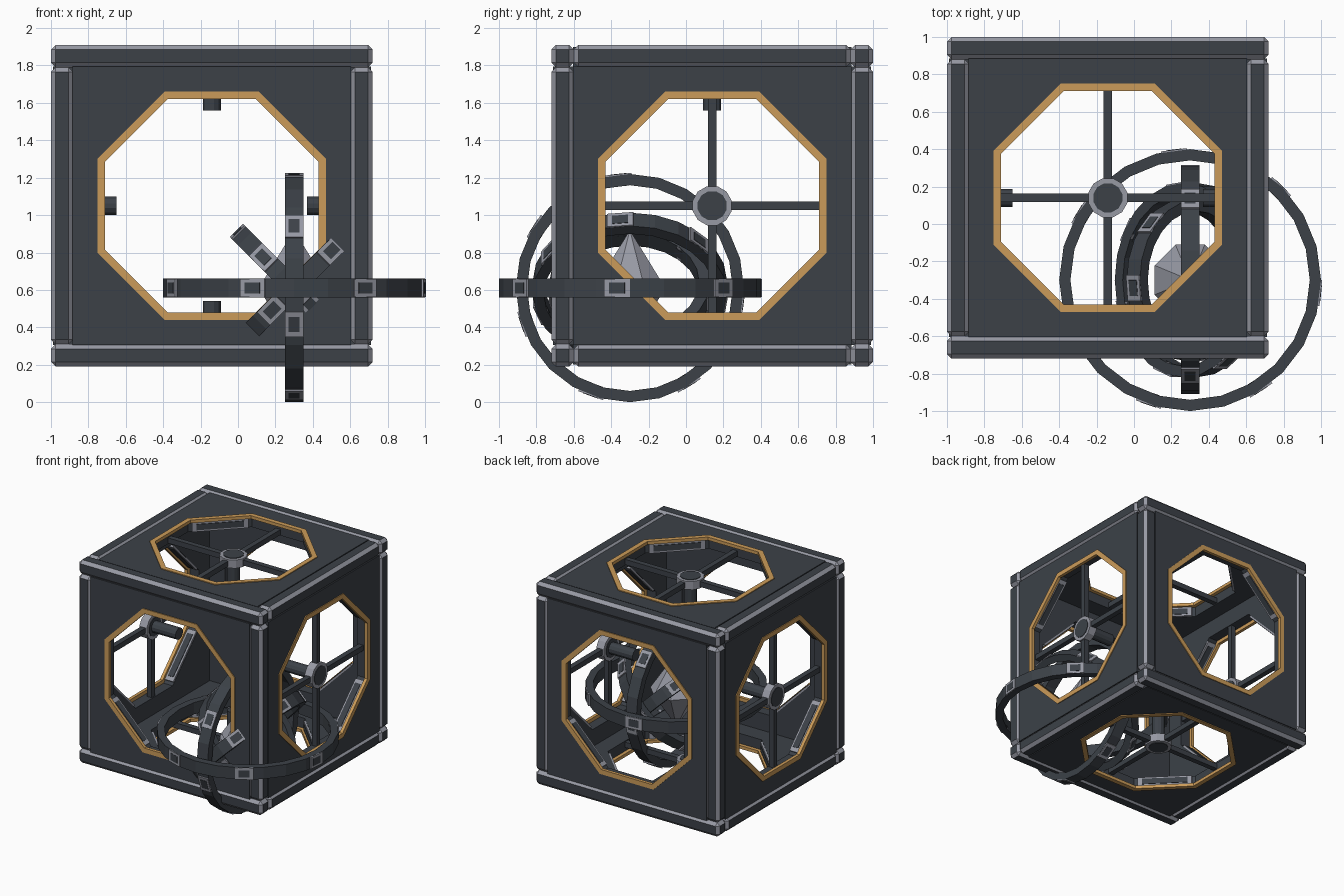
import bpy, bmesh, math
from mathutils import Matrix, Vector

if "Cube" in bpy.data.objects:
    bpy.data.objects.remove(bpy.data.objects["Cube"])

def material(name, rgb):
    m = bpy.data.materials.new(name)
    m.diffuse_color = (*rgb, 1)
    m.use_nodes = True
    m.node_tree.nodes["Principled BSDF"].inputs["Base Color"].default_value = m.diffuse_color
    return m

DARK = material("dark slate", (0.045, 0.053, 0.064))
LIGHT = material("light steel", (0.31, 0.32, 0.37))
GOLD = material("gold trim", (0.60, 0.33, 0.10))

CUBE = Matrix.Translation((-0.14, 0.14, 1.05))
GYRO = Matrix.Translation((0.30, -0.30, 0.61))
H = 0.86          # half size of the cube
B = 0.12          # beam thickness
PI = math.pi

def finish(bm, name, mats, mat=Matrix()):
    bmesh.ops.recalc_face_normals(bm, faces=bm.faces)
    me = bpy.data.meshes.new(name)
    bm.to_mesh(me)
    bm.free()
    me.transform(mat)
    for m in mats:
        me.materials.append(m)
    ob = bpy.data.objects.new(name, me)
    bpy.context.collection.objects.link(ob)
    return ob

def box(name, size, mat, colour):
    bm = bmesh.new()
    bmesh.ops.create_cube(bm, size=1, matrix=Matrix.Diagonal((*size, 1)))
    return finish(bm, name, [colour], mat)

def beam(name, size, mat):
    # chamfered bar: chamfers light, flat sides dark
    bm = bmesh.new()
    bmesh.ops.create_cube(bm, size=1, matrix=Matrix.Diagonal((*size, 1)))
    bmesh.ops.bevel(bm, geom=bm.edges[:], offset=0.025, segments=1, affect='EDGES')
    bm.normal_update()
    for f in bm.faces:
        f.material_index = 0 if max(abs(c) for c in f.normal) > 0.95 else 1
    return finish(bm, name, [DARK, LIGHT], mat)

def tube(name, n, r_out, r_in, z0, z1, mat, colour, phase=0.0):
    # faceted ring of rectangular section
    bm = bmesh.new()
    loops = []
    for i in range(n):
        a = phase + 2 * PI * i / n
        loops.append([bm.verts.new((r * math.cos(a), r * math.sin(a), z))
                      for r, z in ((r_out, z0), (r_out, z1), (r_in, z1), (r_in, z0))])
    for i in range(n):
        p, q = loops[i], loops[(i + 1) % n]
        for k in range(4):
            j = (k + 1) % 4
            bm.faces.new((p[k], q[k], q[j], p[j]))
    return finish(bm, name, [colour], mat)

def cylinder(name, n, r, z0, z1, mat, colour):
    bm = bmesh.new()
    bmesh.ops.create_cone(bm, cap_ends=True, segments=n, radius1=r, radius2=r, depth=z1 - z0,
                          matrix=Matrix.Translation((0, 0, (z0 + z1) / 2)) @ Matrix.Rotation(PI / n, 4, 'Z'))
    return finish(bm, name, [colour], mat)

def panel(name, s, apothem, z0, z1, mat):
    # square plate with an octagonal hole: one quad and one triangle per quarter
    bm = bmesh.new()
    t = apothem * math.tan(PI / 8)
    octo, corner = [], []
    for k in range(4):
        rot = Matrix.Rotation(k * PI / 2, 3, 'Z')
        octo += [bm.verts.new(rot @ Vector((apothem, -t, z0))), bm.verts.new(rot @ Vector((apothem, t, z0)))]
        corner.append(bm.verts.new(rot @ Vector((s, s, z0))))
    for k in range(4):
        a, b, c = octo[2 * k], octo[2 * k + 1], octo[(2 * k + 2) % 8]
        bm.faces.new((a, corner[k - 1], corner[k], b))
        bm.faces.new((b, corner[k], c))
    ext = bmesh.ops.extrude_face_region(bm, geom=bm.faces[:])
    bmesh.ops.translate(bm, vec=(0, 0, z1 - z0),
                        verts=[v for v in ext["geom"] if isinstance(v, bmesh.types.BMVert)])
    return finish(bm, name, [DARK], mat)

# frame beams: the x beams run full length, the others fit between them
e = H - B / 2
inner = 2 * (H - B)
for i in (-1, 1):
    for j in (-1, 1):
        beam("frame_beam_x", (2 * H, B, B), CUBE @ Matrix.Translation((0, i * e, j * e)))
        beam("frame_beam_y", (B, inner, B), CUBE @ Matrix.Translation((i * e, 0, j * e)))
        beam("frame_beam_z", (B, B, inner), CUBE @ Matrix.Translation((i * e, j * e, 0)))

# six sides: panel, gold trim, wall pads; four of them carry a cross with a hub
sides = {"top": (0, 'X', True), "bottom": (PI, 'X', True),
         "right": (PI / 2, 'Y', True), "left": (-PI / 2, 'Y', True),
         "front": (PI / 2, 'X', False), "back": (-PI / 2, 'X', False)}
for side, (angle, axis, cross) in sides.items():
    M = CUBE @ Matrix.Rotation(angle, 4, axis)
    panel(side + "_panel", H - B + 0.005, 0.60, 0.745, 0.85, M)
    k = 1 / math.cos(PI / 8)
    tube(side + "_trim", 8, 0.61 * k, 0.57 * k, 0.83, 0.857, M, GOLD, PI / 8)
    for q in range(4):
        D = M @ Matrix.Rotation(PI / 4 + q * PI / 2, 4, 'Z')
        box(side + "_wall_pad", (0.02, 0.44, 0.08), D @ Matrix.Translation((0.595, 0, 0.787)), LIGHT)
        box(side + "_wall_pad_inset", (0.008, 0.37, 0.05), D @ Matrix.Translation((0.584, 0, 0.787)), DARK)
    if cross:
        box(side + "_cross_bar_a", (1.21, 0.045, 0.045), M @ Matrix.Translation((0, 0, 0.775)), DARK)
        box(side + "_cross_bar_b", (0.045, 1.21, 0.045), M @ Matrix.Translation((0, 0, 0.775)), DARK)
        cylinder(side + "_hub", 12, 0.108, 0.74, 0.81, M, LIGHT)
        cylinder(side + "_hub_cap", 12, 0.08, 0.735, 0.815, M, DARK)
        cylinder(side + "_hub_stub", 12, 0.05, 0.51, 0.745, M, DARK)

# nested gyroscope rings, each turned 45 or 90 degrees about y, with seven pads
for name, r, deg in (("outer_ring", 0.70, 0), ("upright_ring", 0.61, -90),
                     ("tilted_ring", 0.52, -45), ("inner_ring", 0.43, -135)):
    M = GYRO @ Matrix.Rotation(math.radians(deg), 4, 'Y')
    tube(name, 24, r, r - 0.06, -0.05, 0.05, M, DARK)
    for i in range(7):
        P = M @ Matrix.Rotation(math.radians(-5.7) + i * 2 * PI / 7, 4, 'Z') @ Matrix.Translation((r - 0.03, 0, 0))
        box(name + "_pad", (0.064, 0.14, 0.098), P, LIGHT)
        box(name + "_pad_inset", (0.068, 0.085, 0.06), P, DARK)

# central gem: eight-sided double cone
bm = bmesh.new()
top, low = bm.verts.new((0, 0, 0.31)), bm.verts.new((0, 0, -0.31))
belt = [bm.verts.new((0.205 * math.cos(PI / 8 + i * PI / 4), 0.205 * math.sin(PI / 8 + i * PI / 4), 0))
        for i in range(8)]
for i in range(8):
    bm.faces.new((belt[i], belt[(i + 1) % 8], top))
    bm.faces.new((belt[(i + 1) % 8], belt[i], low))
finish(bm, "central_gem", [LIGHT], GYRO)
